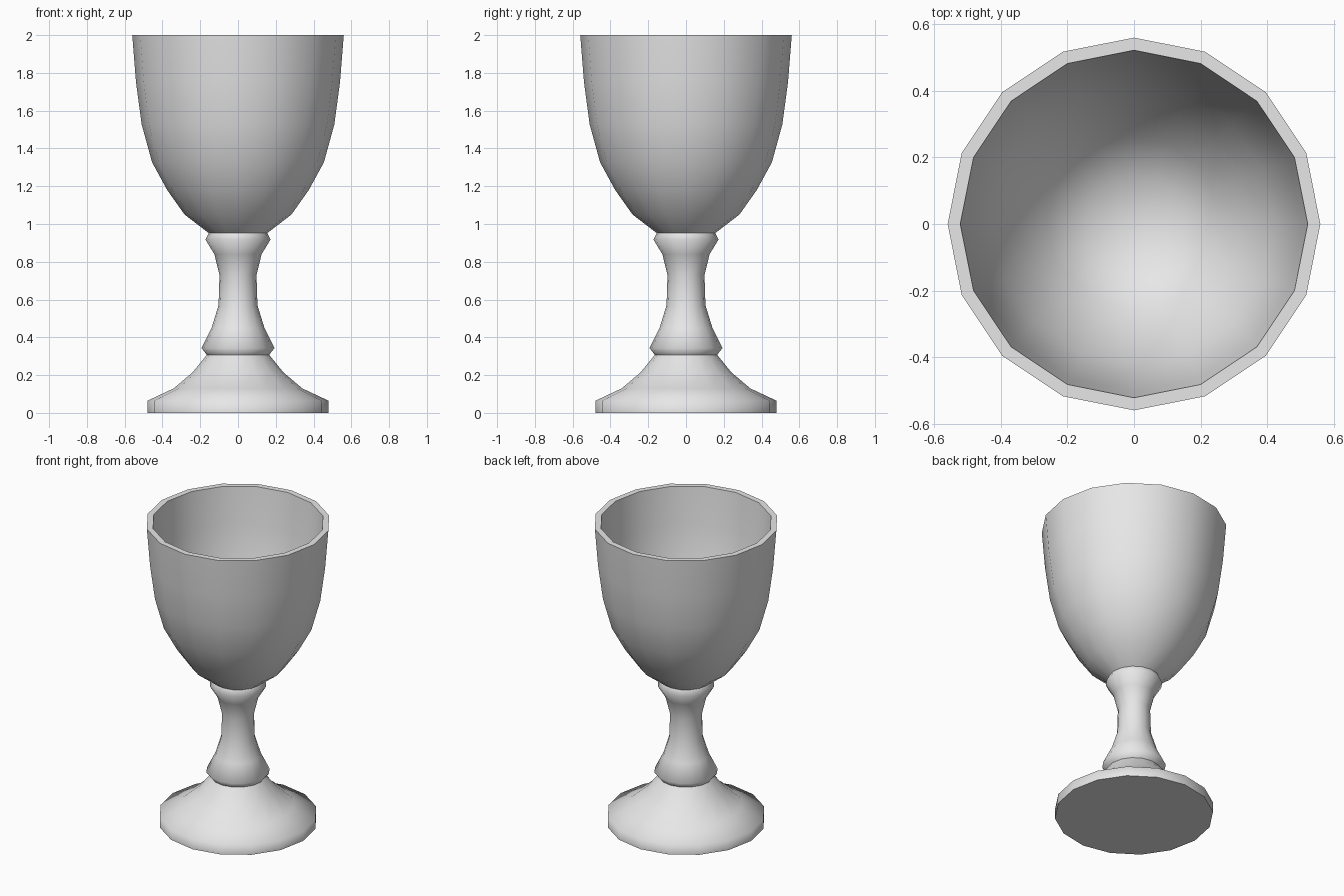
import bpy, bmesh, math
from mathutils import Matrix, Vector

if "Cube" in bpy.data.objects:
    bpy.data.objects.remove(bpy.data.objects["Cube"], do_unlink=True)

SIDES = 16

grey = bpy.data.materials.new("pale_grey")
grey.use_nodes = True
grey.diffuse_color = (0.8, 0.8, 0.8, 1)
grey.node_tree.nodes["Principled BSDF"].inputs["Base Color"].default_value = grey.diffuse_color


def lathe(name, profile, sharp_rings):
    """Spin (radius, z) points round z; edges along sharp_rings stay hard."""
    bm = bmesh.new()
    verts = [bm.verts.new((r, 0, z)) for r, z in profile]
    edges = [bm.edges.new(pair) for pair in zip(verts, verts[1:])]
    bmesh.ops.spin(bm, geom=verts + edges, axis=(0, 0, 1), cent=(0, 0, 0),
                   angle=math.tau, steps=SIDES, use_duplicate=False)
    bmesh.ops.remove_doubles(bm, verts=bm.verts, dist=0.0005)
    bmesh.ops.recalc_face_normals(bm, faces=bm.faces)
    rings = [profile[i] for i in sharp_rings]
    for face in bm.faces:
        face.smooth = True
    for edge in bm.edges:
        for r, z in rings:
            if all(abs(v.co.z - z) < 0.001 and abs(v.co.xy.length - r) < 0.001
                   for v in edge.verts):
                edge.smooth = False
    mesh = bpy.data.meshes.new(name)
    bm.to_mesh(mesh)
    bm.free()
    mesh.materials.append(grey)
    obj = bpy.data.objects.new(name, mesh)
    bpy.context.collection.objects.link(obj)
    return obj


# Foot: flat disc edge rising in a flared curve
lathe("foot", [(0, 0), (0.48, 0), (0.48, 0.064), (0.34, 0.13), (0.24, 0.215),
               (0.165, 0.307), (0, 0.307)], [1, 5])

# Stem: waisted column with a collar at each end
lathe("stem", [(0, 0.307), (0.165, 0.307), (0.193, 0.343), (0.14, 0.45),
               (0.103, 0.57), (0.098, 0.73), (0.125, 0.84), (0.172, 0.917),
               (0.155, 0.952), (0, 0.952)], [1, 8])

# Bowl: outer wall, flat rim, inner wall and rounded inner floor
lathe("bowl", [(0, 0.952), (0.155, 0.952), (0.283, 1.05), (0.375, 1.18),
               (0.455, 1.327), (0.51, 1.527), (0.54, 1.75), (0.56, 2.0),
               (0.522, 2.0), (0.502, 1.75), (0.473, 1.535), (0.42, 1.345),
               (0.345, 1.21), (0.26, 1.09), (0.145, 1.0), (0, 0.985)], [1, 7, 8])
